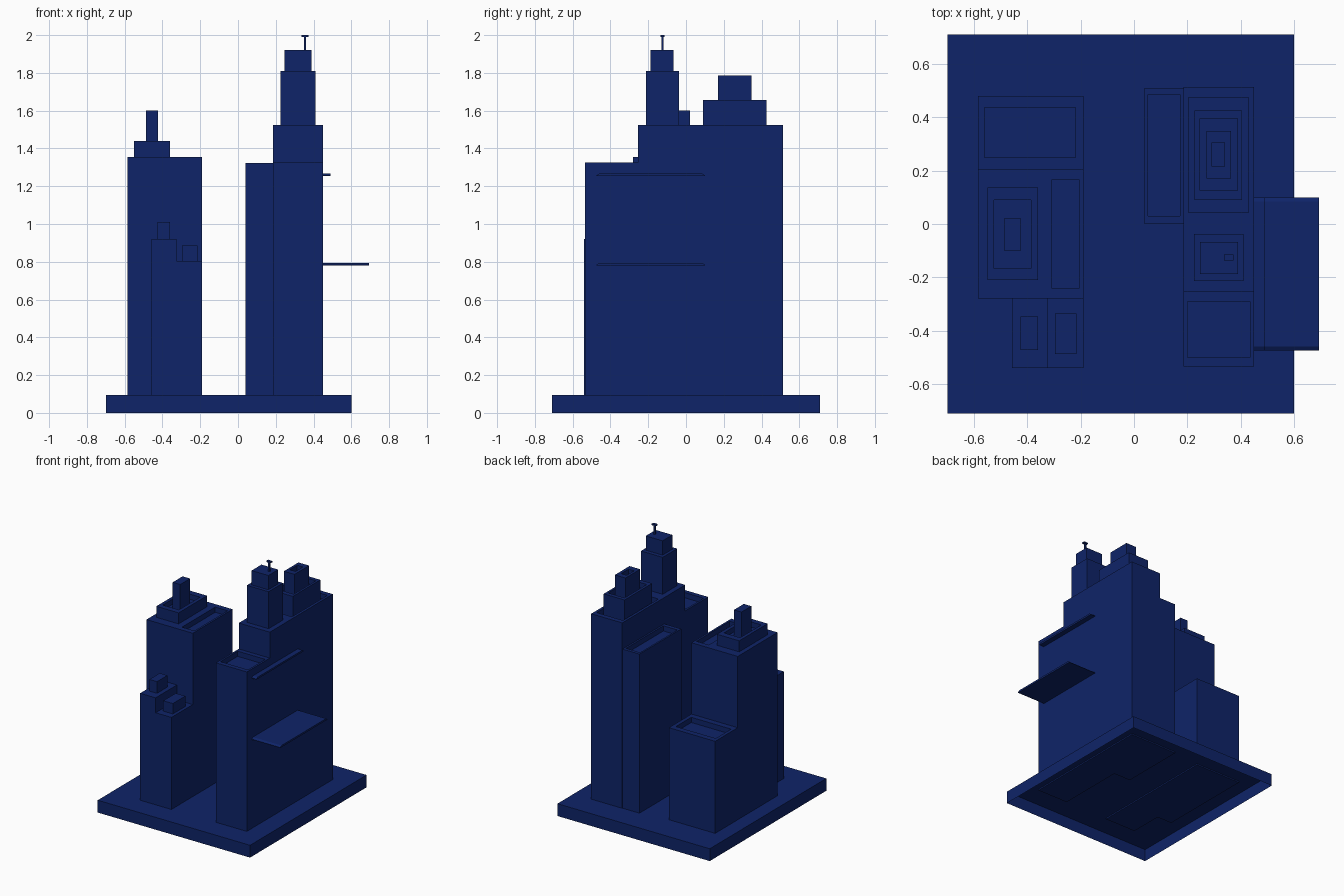
import bpy

if "Cube" in bpy.data.objects:
    bpy.data.objects.remove(bpy.data.objects["Cube"])

navy = bpy.data.materials.new("navy_blue")
navy.diffuse_color = (0.0045, 0.0175, 0.14, 1)
navy.use_nodes = True
navy.node_tree.nodes["Principled BSDF"].inputs["Base Color"].default_value = navy.diffuse_color

DEPTH = 0.04      # depth of the sunken roofs
GROUND = 0.085    # buildings poke slightly through the hollow base's deck


def loft(name, loops, cap_bottom=True):
    """Join stacked rectangles (x0, x1, y0, y1, z) with quads and cap the ends."""
    verts, faces = [], []
    for x0, x1, y0, y1, z in loops:
        verts += [(x0, y0, z), (x1, y0, z), (x1, y1, z), (x0, y1, z)]
    for i in range(len(loops) - 1):
        a, b = 4 * i, 4 * i + 4
        for k in range(4):
            n = (k + 1) % 4
            faces.append((a + k, a + n, b + n, b + k))
    t = 4 * (len(loops) - 1)
    faces.append((t, t + 1, t + 2, t + 3))
    if cap_bottom:
        faces.append((3, 2, 1, 0))
    mesh = bpy.data.meshes.new(name)
    mesh.from_pydata(verts, [], faces)
    mesh.materials.append(navy)
    ob = bpy.data.objects.new(name, mesh)
    bpy.context.collection.objects.link(ob)
    return ob


def block(name, rect, z0, z1, recess=None):
    """Box with an optional sunken rectangle in its roof."""
    loops = [(*rect, z0), (*rect, z1)]
    if recess:
        loops += [(*recess, z1), (*recess, z1 - DEPTH)]
    return loft(name, loops)


# Hollow base, open underneath
plinth = (-0.70, 0.60, -0.71, 0.71)
loft("base", [(*plinth, 0), (*plinth, 0.095)], cap_bottom=False)

# Left group: main block with stepped tower
block("left_main_block", (-0.585, -0.19, -0.28, 0.205), GROUND, 1.355,
      (-0.31, -0.205, -0.24, 0.165))
block("left_roof_tier", (-0.55, -0.36, -0.21, 0.137), 1.355, 1.44,
      (-0.525, -0.387, -0.167, 0.09))
block("left_roof_tower", (-0.487, -0.423, -0.10, 0.02), 1.44 - DEPTH, 1.60)

# Left group: low back block and two front blocks
block("left_back_block", (-0.585, -0.19, 0.205, 0.48), GROUND, 0.805,
      (-0.56, -0.22, 0.25, 0.437))
block("left_front_block_tall", (-0.457, -0.325, -0.54, -0.28), GROUND, 0.92)
block("left_front_turret_tall", (-0.425, -0.36, -0.473, -0.347), 0.92, 1.01)
block("left_front_block_short", (-0.325, -0.19, -0.54, -0.28), GROUND, 0.805)
block("left_front_turret_short", (-0.297, -0.215, -0.487, -0.335), 0.805, 0.885)

# Right group: main block, side block and front block
block("right_main_block", (0.185, 0.45, -0.255, 0.513), GROUND, 1.525,
      (0.205, 0.43, 0.043, 0.475))
block("right_side_block", (0.04, 0.185, 0.0, 0.51), GROUND, 1.322,
      (0.053, 0.172, 0.03, 0.485))
block("right_front_block", (0.185, 0.45, -0.535, -0.255), GROUND, 1.325,
      (0.2, 0.435, -0.50, -0.29))

# Right group: back roof tiers
block("right_back_tier", (0.227, 0.405, 0.09, 0.425), 1.525 - DEPTH, 1.657,
      (0.247, 0.388, 0.125, 0.395))
block("right_back_top", (0.272, 0.363, 0.17, 0.348), 1.657 - DEPTH, 1.785,
      (0.292, 0.34, 0.215, 0.305))

# Right group: front tower with antenna
block("tower_lower", (0.225, 0.41, -0.213, -0.037), 1.525, 1.81)
block("tower_upper", (0.247, 0.39, -0.187, -0.067), 1.81, 1.92)
block("antenna_mast", (0.349, 0.361, -0.131, -0.119), 1.92, 1.99)
block("antenna_cap", (0.337, 0.373, -0.136, -0.114), 1.99, 2.0)

# Ledges on the right wall, with slanted ends
for name, reach, z in (("lower_ledge", 0.693, 0.78), ("upper_ledge", 0.49, 1.253)):
    loft(name, [(0.45, reach, -0.475, 0.10, z),
                (0.45, reach, -0.475, 0.10, z + 0.004),
                (0.45, reach, -0.46, 0.085, z + 0.014)])
